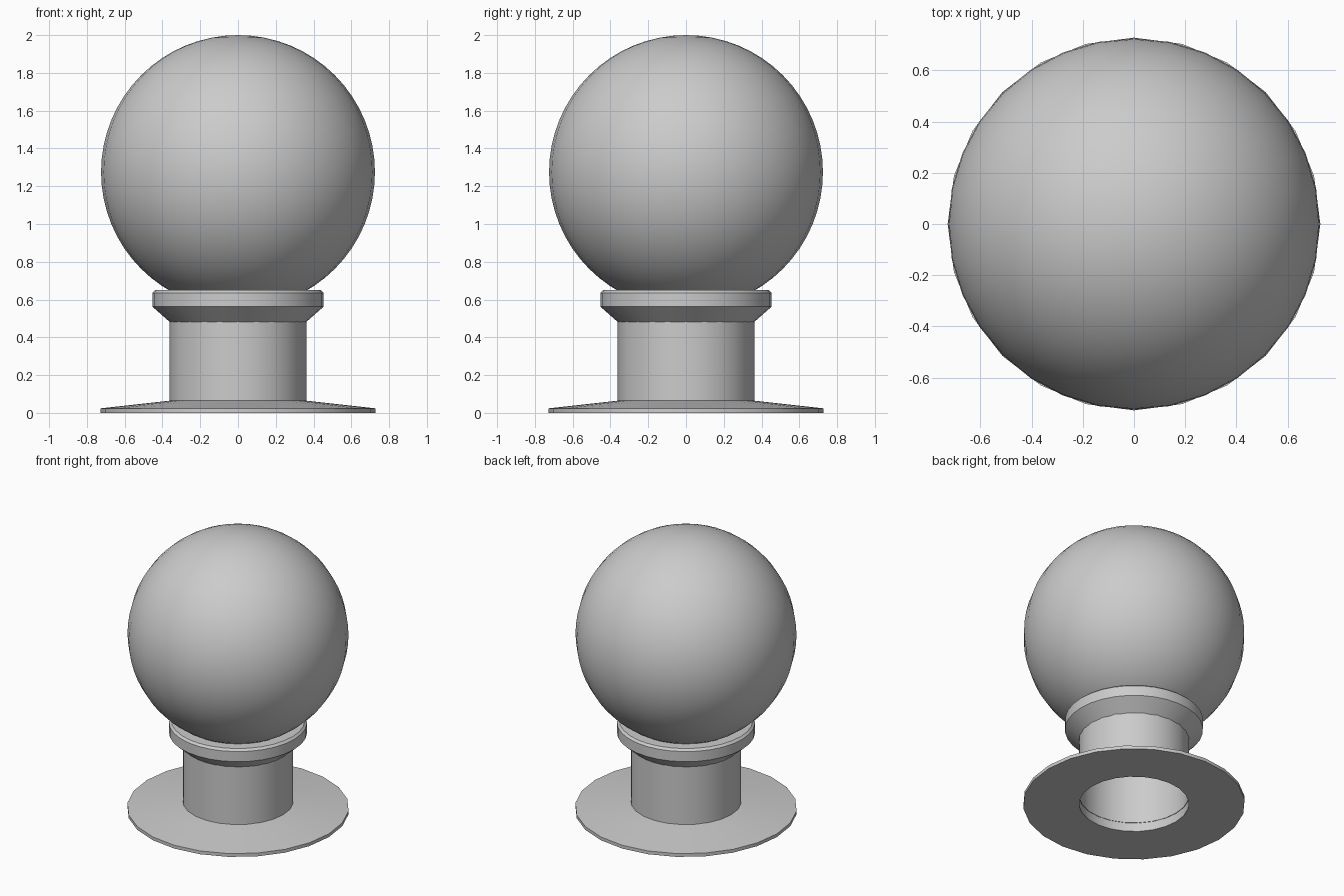
import bpy, bmesh, math

if "Cube" in bpy.data.objects:
    bpy.data.objects.remove(bpy.data.objects["Cube"])


def finish(name, bm):
    mesh = bpy.data.meshes.new(name)
    bm.to_mesh(mesh)
    bm.free()
    obj = bpy.data.objects.new(name, mesh)
    bpy.context.collection.objects.link(obj)
    bpy.ops.object.select_all(action='DESELECT')
    obj.select_set(True)
    bpy.context.view_layer.objects.active = obj
    bpy.ops.object.shade_smooth_by_angle(angle=math.radians(25))
    return obj


def lathe(name, profile, sides, closed=False):
    """Turn an (r, z) profile around the z axis."""
    bm = bmesh.new()
    rings = []
    for r, z in profile:
        angles = [2 * math.pi * i / sides for i in range(sides)]
        rings.append([bm.verts.new((r * math.cos(a), r * math.sin(a), z)) for a in angles])
    pairs = list(zip(rings, rings[1:]))
    if closed:
        pairs.append((rings[-1], rings[0]))
    for low, high in pairs:
        for i in range(sides):
            j = (i + 1) % sides
            bm.faces.new((low[i], low[j], high[j], high[i]))
    return finish(name, bm)


# Base flange: flat underside, thin rim, sloping top, open centre
lathe("base_flange", [(0.36, 0), (0.728, 0), (0.728, 0.024), (0.36, 0.065)], 24)

# Hollow neck
lathe("neck", [(0.363, 0), (0.363, 0.6)], 24)

# Collar that cups the ball
lathe("collar", [(0.36, 0.48), (0.453, 0.562), (0.453, 0.635),
                 (0.438, 0.65), (0.36, 0.65)], 32)

# Ball
bm = bmesh.new()
bmesh.ops.create_uvsphere(bm, u_segments=32, v_segments=32, radius=0.725)
bmesh.ops.translate(bm, verts=bm.verts, vec=(0, 0, 1.275))
finish("ball", bm)
